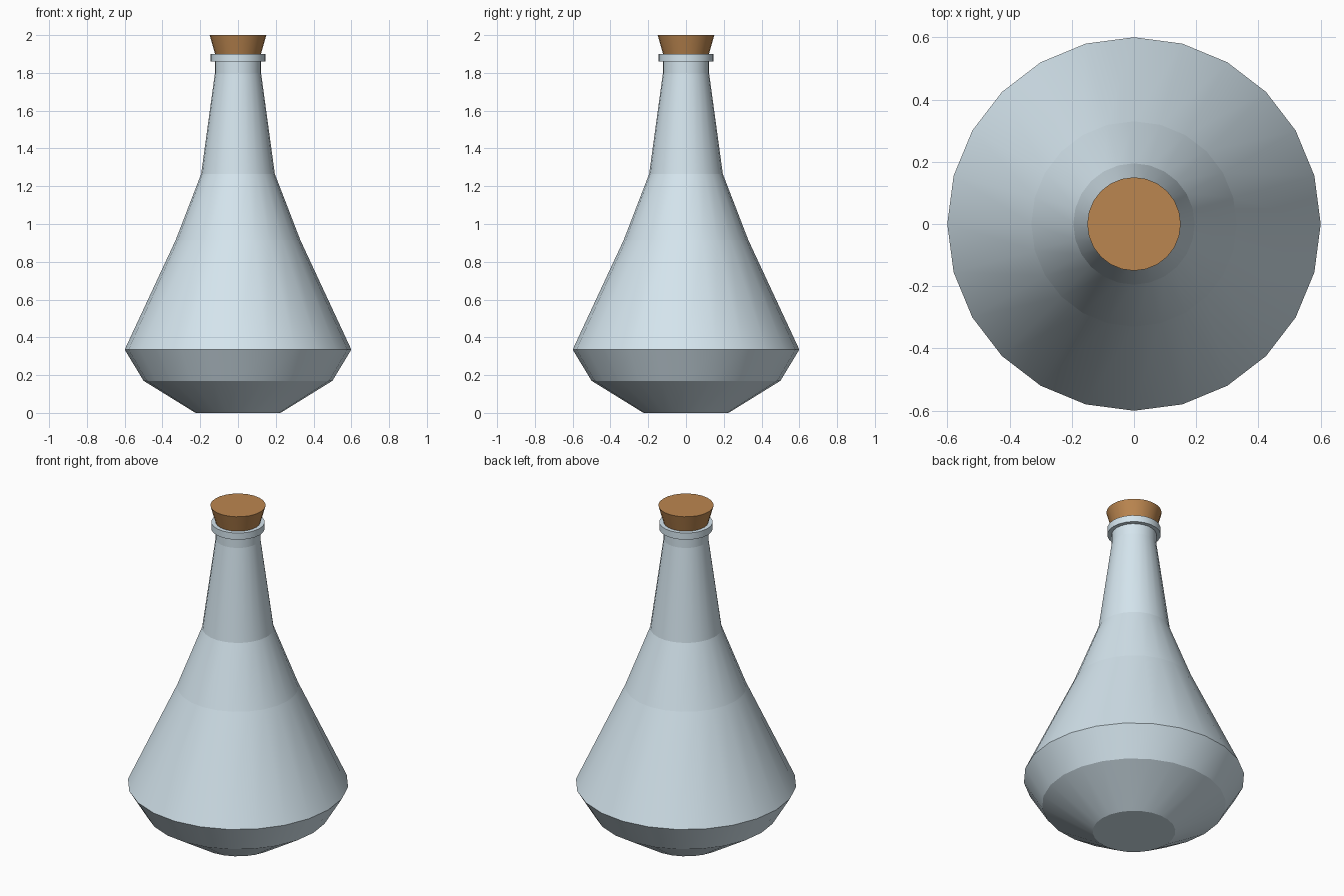
import bpy, bmesh, math

if "Cube" in bpy.data.objects:
    bpy.data.objects.remove(bpy.data.objects["Cube"])

SIDES = 24


def lathe(name, profile, color):
    """Spin (radius, z) points around z, cap both ends, smooth around with crisp rings."""
    bm = bmesh.new()
    rings = []
    for r, z in profile:
        angles = [2 * math.pi * i / SIDES for i in range(SIDES)]
        rings.append([bm.verts.new((r * math.cos(a), r * math.sin(a), z)) for a in angles])
    for low, high in zip(rings, rings[1:]):
        for i in range(SIDES):
            j = (i + 1) % SIDES
            bm.faces.new((low[i], low[j], high[j], high[i])).smooth = True
    bm.faces.new(rings[0][::-1])
    bm.faces.new(rings[-1])
    for ring in rings:
        for i in range(SIDES):
            bm.edges.get((ring[i], ring[(i + 1) % SIDES])).smooth = False
    bmesh.ops.recalc_face_normals(bm, faces=bm.faces)
    mesh = bpy.data.meshes.new(name)
    bm.to_mesh(mesh)
    bm.free()
    mat = bpy.data.materials.new(name + "_material")
    mat.diffuse_color = color
    mat.use_nodes = True
    mat.node_tree.nodes["Principled BSDF"].inputs["Base Color"].default_value = mat.diffuse_color
    mesh.materials.append(mat)
    obj = bpy.data.objects.new(name, mesh)
    bpy.context.collection.objects.link(obj)
    return obj


# Glass body with tapered neck and lip ring
lathe("bottle", [
    (0.225, 0.0), (0.5, 0.17), (0.6, 0.335), (0.33, 0.915), (0.195, 1.265),
    (0.122, 1.80), (0.122, 1.86), (0.145, 1.86), (0.145, 1.90), (0.115, 1.90),
], (0.66, 0.78, 0.85, 1))

# Flared stopper, seated slightly inside the mouth
lathe("cork", [(0.11, 1.86), (0.15, 2.0)], (0.50, 0.24, 0.08, 1))
